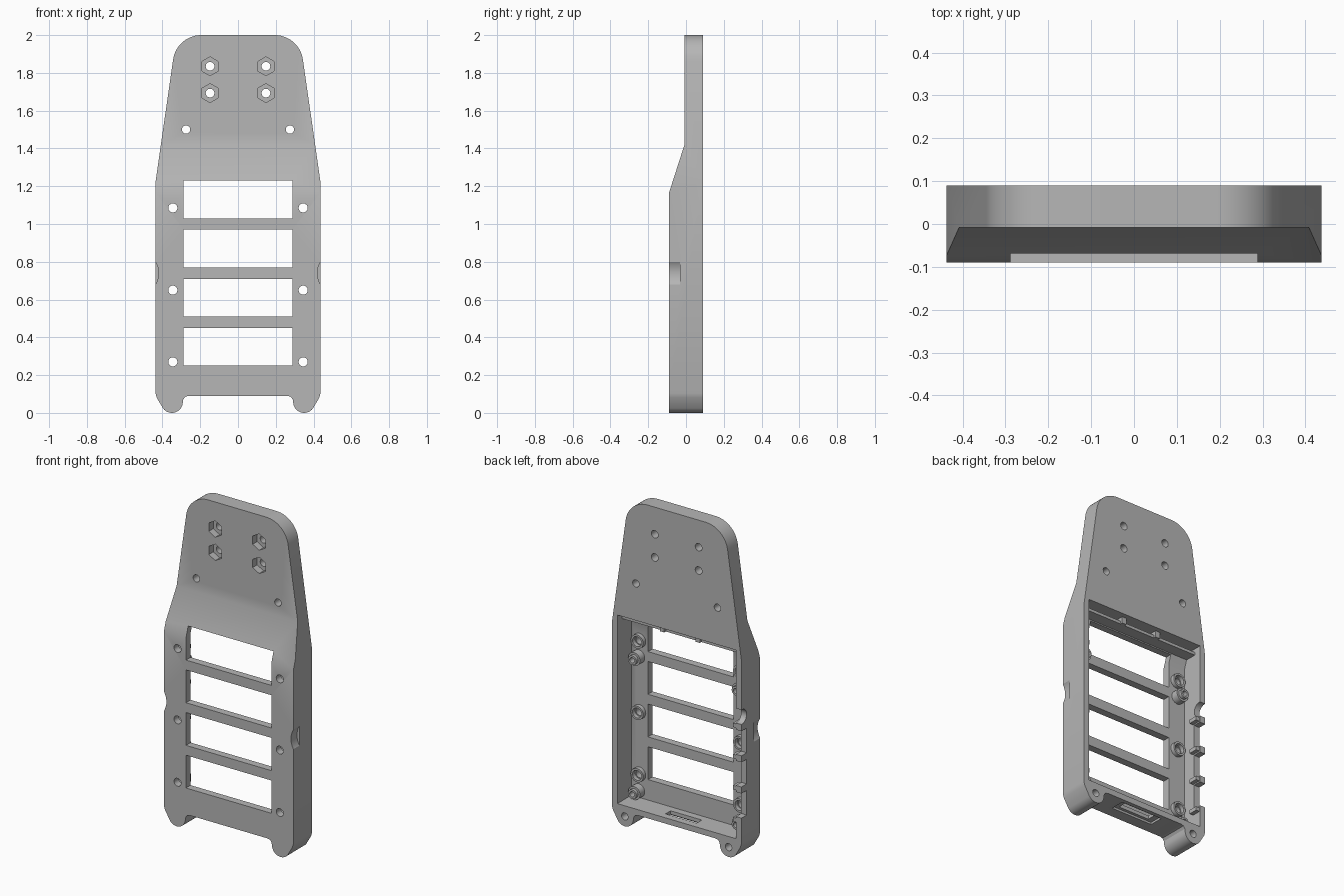
import bpy, bmesh
from math import sin, cos, pi, radians

default = bpy.data.objects.get("Cube")
if default:
    bpy.data.objects.remove(default, do_unlink=True)

grey = bpy.data.materials.new("light grey plastic")
grey.use_nodes = True
colour = (0.47, 0.47, 0.47, 1)
grey.diffuse_color = colour
grey.node_tree.nodes["Principled BSDF"].inputs["Base Color"].default_value = colour

FRONT, BACK, FLOOR = -0.09, 0.09, -0.045


def arc(cx, cz, r, start, end, n):
    angles = [radians(start + (end - start) * i / n) for i in range(n + 1)]
    return [(cx + r * cos(a), cz + r * sin(a)) for a in angles]


def circle(cx, cz, r, n=24):
    return arc(cx, cz, r, 90, 450, n)[:-1]


def rect(x0, x1, z0, z1):
    return [(x0, z0), (x1, z0), (x1, z1), (x0, z1)]


def prism(name, points, low, high, axis="y"):
    """Extrude a flat outline along the y or x axis."""
    place = (lambda p, d: (p[0], d, p[1])) if axis == "y" else (lambda p, d: (d, p[0], p[1]))
    bm = bmesh.new()
    face = bm.faces.new([bm.verts.new(place(p, low)) for p in points])
    new = bmesh.ops.extrude_face_region(bm, geom=[face])["geom"]
    offset = (0, high - low, 0) if axis == "y" else (high - low, 0, 0)
    bmesh.ops.translate(bm, vec=offset, verts=[v for v in new if isinstance(v, bmesh.types.BMVert)])
    bmesh.ops.recalc_face_normals(bm, faces=bm.faces)
    mesh = bpy.data.meshes.new(name)
    bm.to_mesh(mesh)
    bm.free()
    mesh.materials.append(grey)
    obj = bpy.data.objects.new(name, mesh)
    bpy.context.collection.objects.link(obj)
    return obj


def cut(target, points, low, high, axis="y"):
    """Subtract a prism from the target and discard the cutter."""
    cutter = prism("cutter", points, low, high, axis)
    mod = target.modifiers.new("cut", "BOOLEAN")
    mod.operation, mod.solver, mod.object = "DIFFERENCE", "EXACT", cutter
    graph = bpy.context.evaluated_depsgraph_get()
    mesh = bpy.data.meshes.new_from_object(target.evaluated_get(graph))
    target.modifiers.remove(mod)
    target.data = mesh
    bpy.data.objects.remove(cutter, do_unlink=True)


def smooth(obj):
    bpy.ops.object.select_all(action="DESELECT")
    obj.select_set(True)
    bpy.context.view_layer.objects.active = obj
    bpy.ops.object.shade_smooth_by_angle(angle=radians(25))


# Body outline: rounded feet, straight sides, tapered and rounded head
half = [(0.262, 0.09), (0.28, 0.085), (0.29, 0.07)]
half += arc(0.35, 0.058, 0.058, 185, 325, 14)
half += [(0.43, 0.08), (0.437, 0.105), (0.437, 1.22)]
half += arc(0.195, 1.85, 0.15, 8, 90, 14)
outline = half + [(-x, z) for x, z in reversed(half)]
body = prism("main_shell", outline, FRONT, BACK)

# Sloped step from the thick lower case to the thin head
cut(body, [(-0.2, 1.165), (FRONT, 1.165), (-0.008, 1.42), (-0.008, 2.1), (-0.2, 2.1)], -1, 1, "x")

# Rear cavity with a sloped upper floor
cut(body, [(0.2, 0.125), (FLOOR, 0.125), (FLOOR, 1.18), (-0.012, 1.275), (0.2, 1.275)],
    -0.4, 0.4, "x")

# Four front windows
for i in range(4):
    bottom = 0.25 + 0.26 * i
    cut(body, rect(-0.288, 0.288, bottom, bottom + 0.2), -0.2, 0.03)

# Screw holes, nut pockets, foot holes and finger scoops on both sides
for s in (-1, 1):
    for z in (0.27, 0.65, 1.085):
        cut(body, circle(s * 0.345, z, 0.024), -0.2, 0.05)
    cut(body, circle(s * 0.275, 1.5, 0.022), -0.2, 0.2)
    for z in (1.693, 1.835):
        cut(body, circle(s * 0.148, z, 0.023), -0.2, 0.2)
        cut(body, circle(s * 0.148, z, 0.05, 6), -0.2, 0.035)
    cut(body, circle(s * 0.35, 0.06, 0.022), 0.0, 0.2)
    cut(body, circle(s * 0.534, 0.74, 0.114, 48), -0.2, -0.032)

# Recessed slot through the bottom wall
cut(body, rect(-0.02, 0.065, 0.0, 0.103), -0.14, 0.14, "x")
cut(body, rect(-0.002, 0.047, 0.0, 0.2), -0.105, 0.105, "x")

# Cable openings along one side wall
for z in (0.26, 0.45, 0.64):
    cut(body, rect(0.04, 0.2, z, z + 0.15), -0.5, -0.39, "x")
cut(body, circle(0.085, 0.875, 0.045), -0.5, -0.39, "x")
smooth(body)

# Bosses inside the cavity
for s, side in ((-1, "right"), (1, "left")):
    for z in (0.27, 0.65, 1.085):
        ring = prism(side + "_screw_ring", circle(s * 0.345, z, 0.042), FLOOR - 0.002, -0.02)
        cut(ring, circle(s * 0.345, z, 0.03), -0.2, 0.2)
        smooth(ring)
    for z in (0.168, 0.985):
        post = prism(side + "_standoff", circle(s * 0.35, z, 0.04), FLOOR - 0.002, 0.0)
        tip = prism(side + "_standoff_tip", circle(s * 0.35, z, 0.028), -0.002, 0.02)
        for part in (post, tip):
            cut(part, circle(s * 0.35, z, 0.016), -0.03, 0.2)
            smooth(part)
    # Latch tabs on the upper rib
    prism(side + "_latch_tab", rect(s * 0.12 - 0.015, s * 0.12 + 0.015, 1.236, 1.28), -0.02, 0.06)

# Lid rib across the top of the cavity
prism("lid_rib", rect(-0.402, 0.402, 1.236, 1.254), -0.035, 0.045)

# Small clips between the cable openings
for z in (0.235, 0.43, 0.62, 0.81):
    prism("cable_clip", rect(-0.402, -0.375, z - 0.012, z + 0.012), 0.03, 0.085)
